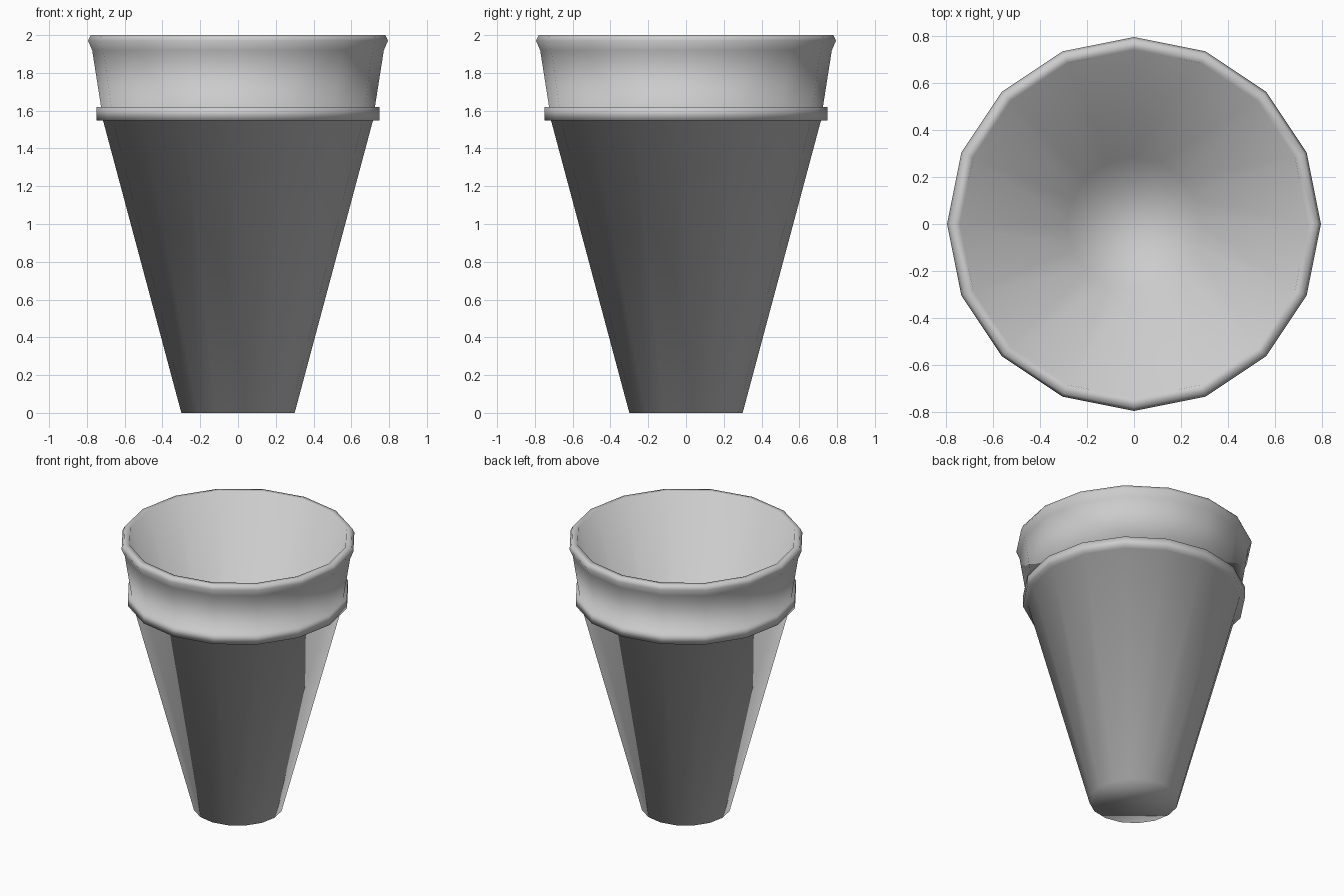
import bpy, bmesh
from math import cos, sin, pi

if "Cube" in bpy.data.objects:
    bpy.data.objects.remove(bpy.data.objects["Cube"])

SIDES = 16

# Solid cup wall: base, outer cone, collar, sleeve, rim, then down the inside to the floor
PROFILE = [(0.30, 0.0), (0.715, 1.55), (0.75, 1.548), (0.75, 1.62), (0.725, 1.62),
           (0.772, 1.92), (0.794, 1.97), (0.78, 2.0), (0.74, 2.0), (0.285, 0.5)]


def lathe(name, profile, sides):
    bm = bmesh.new()
    rings = [[bm.verts.new((r * cos(2 * pi * i / sides), r * sin(2 * pi * i / sides), z))
              for i in range(sides)] for r, z in profile]
    for low, high in zip(rings, rings[1:]):
        for i in range(sides):
            j = (i + 1) % sides
            bm.faces.new((low[i], low[j], high[j], high[i]))
    # Underside and inner floor
    bm.faces.new(rings[0][::-1])
    bm.faces.new(rings[-1])
    for f in bm.faces:
        f.smooth = True
    mesh = bpy.data.meshes.new(name)
    bm.to_mesh(mesh)
    bm.free()
    obj = bpy.data.objects.new(name, mesh)
    bpy.context.collection.objects.link(obj)
    return obj


lathe("paper_cup", PROFILE, SIDES)
